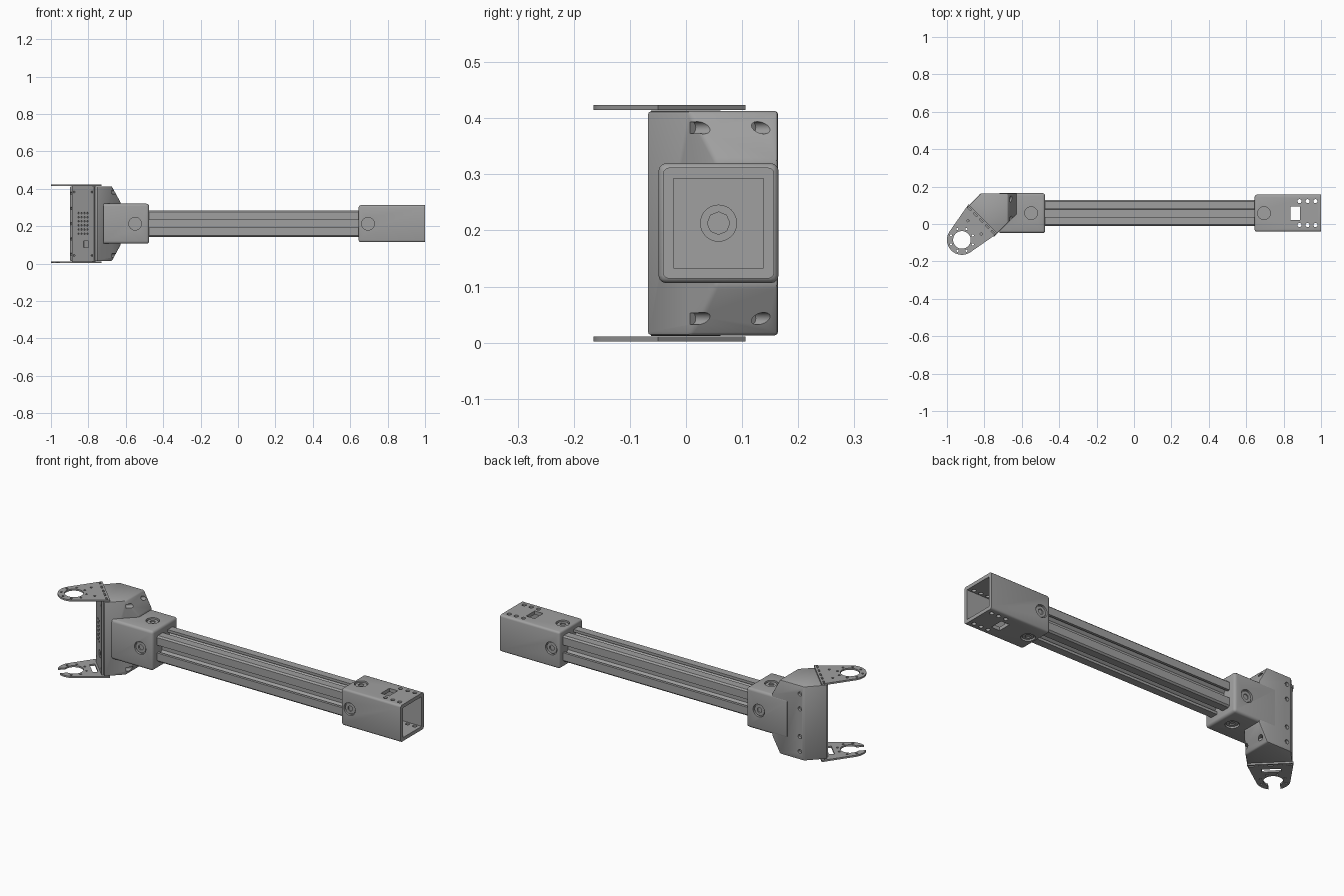
import bpy, bmesh, math
from mathutils import Matrix, Vector

cube = bpy.data.objects.get("Cube")
if cube:
    bpy.data.objects.remove(cube)

grey = bpy.data.materials.new("machined grey")
grey.use_nodes = True
grey.diffuse_color = (0.35, 0.35, 0.35, 1)
grey.node_tree.nodes["Principled BSDF"].inputs["Base Color"].default_value = (0.35, 0.35, 0.35, 1)

YC, ZC = 0.058, 0.213               # beam axis
RING = Vector((-0.92, -0.085, 0))   # centre of the bracket ring
TURN = Matrix.Translation(RING) @ Matrix.Rotation(math.pi / 4, 4, 'Z')  # bracket frame
FACES = [Matrix.Rotation(i * math.pi / 2, 4, 'X') for i in range(4)]


def finish(name, bm):
    bmesh.ops.recalc_face_normals(bm, faces=bm.faces)
    mesh = bpy.data.meshes.new(name)
    bm.to_mesh(mesh)
    bm.free()
    mesh.materials.append(grey)
    ob = bpy.data.objects.new(name, mesh)
    bpy.context.collection.objects.link(ob)
    return ob


def add_box(bm, lo, hi, frame=Matrix()):
    lo, hi = Vector(lo), Vector(hi)
    m = frame @ Matrix.Translation((lo + hi) / 2) @ Matrix.Diagonal((*(hi - lo), 1))
    return bmesh.ops.create_cube(bm, size=1, matrix=m)["verts"]


def add_cyl(bm, centre, axis, r, depth, n=24, frame=Matrix()):
    turn = Vector(axis).to_track_quat('Z', 'Y').to_matrix().to_4x4()
    bmesh.ops.create_cone(bm, cap_ends=True, segments=n, radius1=r, radius2=r, depth=depth,
                          matrix=frame @ Matrix.Translation(centre) @ turn)


def add_prism(bm, points, height, frame=Matrix()):
    face = bm.faces.new([bm.verts.new(frame @ Vector(p)) for p in points])
    ext = bmesh.ops.extrude_face_region(bm, geom=[face])["geom"]
    step = frame.to_3x3() @ Vector(height)
    bmesh.ops.translate(bm, vec=step, verts=[v for v in ext if isinstance(v, bmesh.types.BMVert)])


def cut(ob, bm):
    cutter = finish("cutter", bm)
    cutter.hide_render = True
    mod = ob.modifiers.new("cut", 'BOOLEAN')
    mod.operation, mod.solver, mod.object = 'DIFFERENCE', 'EXACT', cutter
    mod.use_self = True
    bpy.context.view_layer.objects.active = ob
    bpy.ops.object.modifier_apply(modifier=mod.name)
    bpy.data.objects.remove(cutter)


def smooth(ob):
    bpy.ops.object.select_all(action='DESELECT')
    ob.select_set(True)
    bpy.context.view_layer.objects.active = ob
    bpy.ops.object.shade_smooth_by_angle(angle=math.radians(35))


def rounded_block(name, x0, x1, half, r, sharp_x):
    """Square block on the beam axis, rounded except at one open end."""
    bm = bmesh.new()
    add_box(bm, (x0, YC - half, ZC - half), (x1, YC + half, ZC + half))
    edges = [e for e in bm.edges if not all(abs(v.co.x - sharp_x) < 1e-4 for v in e.verts)]
    bmesh.ops.bevel(bm, geom=edges, offset=r, segments=3, profile=0.5, affect='EDGES')
    return finish(name, bm)


def counterbores(bm, x, half):
    axis = Matrix.Translation((x, YC, ZC))
    for f in FACES:
        add_cyl(bm, (0, 0, half), (0, 0, 1), 0.034, 0.024, 32, axis @ f)


def screws(name, x, half):
    """Socket-head screws on all four sides of a block."""
    bm, holes = bmesh.new(), bmesh.new()
    for f in FACES:
        frame = Matrix.Translation((x, YC, ZC)) @ f
        add_cyl(bm, (0, 0, half - 0.013), (0, 0, 1), 0.029, 0.014, 32, frame)
        add_cyl(holes, (0, 0, half), (0, 0, 1), 0.015, 0.03, 6, frame)
    ob = finish(name, bm)
    cut(ob, holes)
    smooth(ob)


# Slotted beam: one side of the section turned four times
H, S = 0.07, 0.021
side = [(H, 0.008 - H), (H, -S), (H - 0.014, -S), (H - 0.014, -0.04), (H - 0.025, -0.04), (0.028, -0.02)]
side += [(a, -b) for a, b in reversed(side)]
section = []
for i in range(4):
    c, s = round(math.cos(i * math.pi / 2)), round(math.sin(i * math.pi / 2))
    section += [(-0.62, YC + a * c - b * s, ZC + a * s + b * c) for a, b in side]
bm = bmesh.new()
add_prism(bm, section, (1.34, 0, 0))
finish("slotted_beam", bm)

# Open end sleeve with windows and mounting holes
sleeve = rounded_block("end_sleeve", 0.645, 1.0, 0.099, 0.011, 1.0)
bm = bmesh.new()
add_box(bm, (0.77, YC - 0.08, ZC - 0.08), (1.1, YC + 0.08, ZC + 0.08))
cut(sleeve, bm)
bm = bmesh.new()
counterbores(bm, 0.695, 0.099)
add_box(bm, (0.838, YC - 0.036, 0), (0.888, YC + 0.036, 0.5))
for x in (0.885, 0.928, 0.97):
    for y in (-0.064, 0.064):
        add_cyl(bm, (x, YC + y, 0.25), (0, 0, 1), 0.011, 0.6, 16)
cut(sleeve, bm)
smooth(sleeve)
screws("sleeve_screws", 0.695, 0.099)

# Screw inside the sleeve
bm = bmesh.new()
add_cyl(bm, (0.773, YC, ZC), (1, 0, 0), 0.033, 0.014, 32)
ob = finish("beam_end_screw", bm)
bm = bmesh.new()
add_cyl(bm, (0.78, YC, ZC), (1, 0, 0), 0.02, 0.014, 8)
cut(ob, bm)
smooth(ob)

# Square socket holding the other end of the beam
socket = rounded_block("beam_socket", -0.72, -0.475, 0.107, 0.014, -0.72)
bm = bmesh.new()
counterbores(bm, -0.55, 0.107)
cut(socket, bm)
smooth(socket)
screws("socket_screws", -0.55, 0.107)

# Angled head: tall wedge sloping down to the socket
bm = bmesh.new()
tall = [(-0.75, -0.07), (-0.675, 0.005), (-0.675, 0.164), (-0.82, 0.164), (-0.9, 0.08)]
low = [(-0.627, 0.053), (-0.627, 0.164)]
for pts, dz in ((tall, 0.2), (low, 0.112)):
    for x, y in pts:
        for s in (-1, 1):
            bm.verts.new((x, y, ZC + s * dz))
bmesh.ops.convex_hull(bm, input=bm.verts)
bmesh.ops.dissolve_limit(bm, angle_limit=0.02, verts=bm.verts, edges=bm.edges)
bmesh.ops.bevel(bm, geom=bm.edges[:], offset=0.006, segments=2, profile=0.5, affect='EDGES')
head = finish("angled_head", bm)
bm = bmesh.new()
for s in (-1, 1):
    for y in (0.045, 0.152):
        add_cyl(bm, (-0.64, y, ZC + s * 0.17), (1, 1, 0), 0.011, 0.1, 16)
    for dz in (0.075, 0.155):
        add_cyl(bm, (-0.795, 0.165, ZC + s * dz), (0, 1, 0), 0.011, 0.03, 16)
for i in range(5):
    add_cyl(bm, (0.13, 0.092, 0.05 + i * 0.0815), (1, 0, 0), 0.007, 0.03, 12, TURN)
cut(head, bm)
smooth(head)

# Bracket back plate with a hole grid
bm = bmesh.new()
add_box(bm, (0.122, -0.09, 0.012), (0.132, 0.075, 0.414), TURN)
plate = finish("bracket_back_plate", bm)
bm = bmesh.new()
for row in range(6):
    for col in range(4):
        add_cyl(bm, (0.12, -0.04 + col * 0.022, 0.16 + row * 0.022), (1, 0, 0), 0.005, 0.016, 8, TURN)
add_box(bm, (0.11, -0.05, 0.085), (0.128, -0.01, 0.12), TURN)
for s in (-1, 1):
    for v in (-0.075, 0.06):
        add_cyl(bm, (0.12, v, ZC + s * 0.17), (1, 0, 0), 0.006, 0.016, 10, TURN)
cut(plate, bm)


# Arms: round nose widening towards the head
def arm(name, z, forked):
    pts = [(0.16, 0.11, z)]
    for i in range(25):
        a = math.radians(100 + i * 160 / 24)
        pts.append((0.08 * math.cos(a), 0.08 * math.sin(a), z))
    pts.append((0.16, -0.11, z))
    bm = bmesh.new()
    add_prism(bm, pts, (0, 0, 0.009), TURN)
    ob = finish(name, bm)
    bm = bmesh.new()
    add_cyl(bm, (0, 0, z), (0, 0, 1), 0.047, 0.05, 40, TURN)
    for i in range(8):
        a = math.radians(22.5 + 45 * i)
        add_cyl(bm, (0.063 * math.cos(a), 0.063 * math.sin(a), z), (0, 0, 1), 0.006, 0.05, 10, TURN)
    for v in (-0.09, -0.045, 0, 0.045, 0.09):
        add_box(bm, (0.142, v - 0.012, z - 0.02), (0.15, v + 0.012, z + 0.02), TURN)
    if forked:
        add_box(bm, (-0.12, -0.028, z - 0.03), (-0.02, 0.028, z + 0.03), TURN)
        add_box(bm, (0.085, -0.045, z - 0.02), (0.112, 0.045, z + 0.02), TURN)
    else:
        for v in (-0.05, 0.05):
            add_cyl(bm, (0.095, v, z), (0, 0, 1), 0.006, 0.05, 10, TURN)
    cut(ob, bm)
    smooth(ob)


arm("upper_ring_arm", 0.415, False)
arm("lower_fork_arm", 0.002, True)
